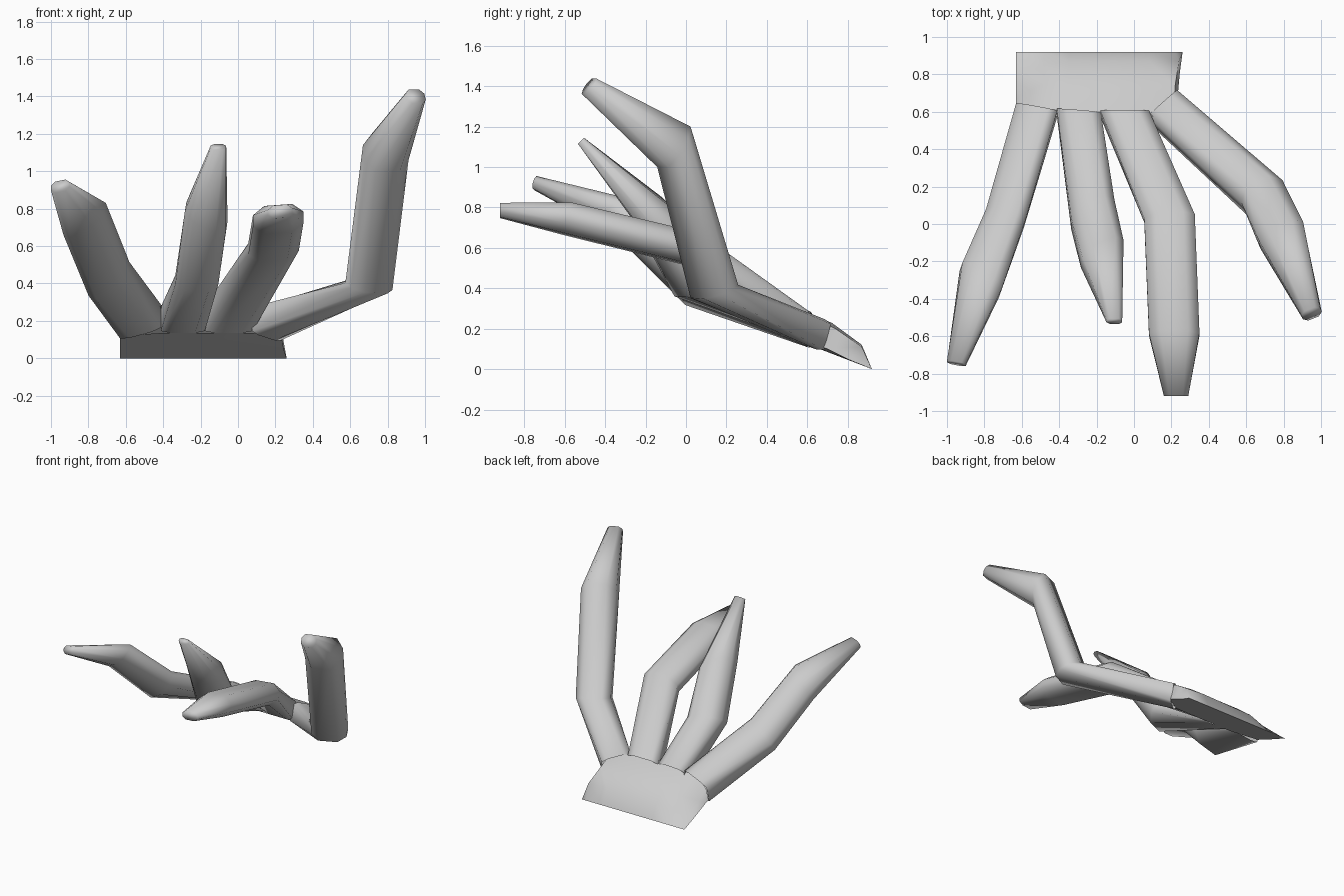
import bpy, bmesh
from mathutils import Vector

if "Cube" in bpy.data.objects:
    bpy.data.objects.remove(bpy.data.objects["Cube"])


def section(s):
    """Eight-sided finger section; larger s gives squarer corners."""
    return [(1, s), (.55, 1), (-.55, 1), (-1, s),
            (-1, -s), (-.55, -1), (.55, -1), (1, -s)]


def finish(name, bm, angle):
    bmesh.ops.recalc_face_normals(bm, faces=bm.faces)
    mesh = bpy.data.meshes.new(name)
    bm.to_mesh(mesh)
    bm.free()
    ob = bpy.data.objects.new(name, mesh)
    bpy.context.collection.objects.link(ob)
    bpy.ops.object.select_all(action='DESELECT')
    ob.select_set(True)
    bpy.context.view_layer.objects.active = ob
    bpy.ops.object.shade_smooth_by_angle(angle=angle)
    return ob


def finger(name, rings):
    """Loft through rings given as centre, half width vector, half thickness vector."""
    bm = bmesh.new()
    loops = []
    for k, (c, w, t) in enumerate(rings):
        c, w, t = Vector(c), Vector(w), Vector(t)
        s = .85 if k == 0 else .4
        loops.append([bm.verts.new(c + w * a + t * b) for a, b in section(s)])
    n = len(loops[0])
    for lo, hi in zip(loops, loops[1:]):
        for i in range(n):
            j = (i + 1) % n
            bm.faces.new((lo[i], lo[j], hi[j], hi[i]))
    bm.faces.new(loops[-1])
    finish(name, bm, 1.6)


# fingers: knuckle, first joint, second joint, flat tip
finger("outer_left_finger", [
    ((-.52, .61, .195), (.11, -.02, .03), (0, .02, .07)),
    ((-.69, .03, .425), (.105, -.03, .06), (.01, .05, .075)),
    ((-.82, -.30, .745), (.105, -.07, .06), (.02, .06, .065)),
    ((-.95, -.745, .92), (.05, -.01, .01), (0, .01, .03))])
finger("middle_left_finger", [
    ((-.295, .59, .21), (.118, -.01, 0), (0, .02, .075)),
    ((-.22, .05, .42), (.115, .05, 0), (0, .08, .06)),
    ((-.17, -.16, .76), (.11, .045, -.05), (.01, .07, .06)),
    ((-.105, -.52, 1.13), (.042, 0, 0), (0, .015, .015))])
finger("middle_right_finger", [
    ((-.05, .59, .21), (.13, 0, 0), (0, .02, .075)),
    ((.19, .03, .595), (.135, .01, .01), (0, .03, .075)),
    ((.215, -.59, .745), (.135, 0, .01), (0, .02, .075)),
    ((.225, -.92, .785), (.065, 0, .005), (0, 0, .035))])
finger("outer_right_finger", [
    ((.152, .63, .185), (.078, .07, -.025), (0, .02, .075)),
    ((.70, .14, .385), (.11, .06, -.005), (-.04, .085, .035)),
    ((.79, -.06, 1.10), (.118, .05, 0), (-.01, .055, .10)),
    ((.95, -.48, 1.40), (.05, .02, 0), (-.01, .025, .038))])

# palm: arched upper sheet, wedge shaped towards the wrist
bm = bmesh.new()
stations = [
    (-.63, [(.92, 0), (.79, .05), (.66, .105), (.62, .12)]),
    (-.60, [(.92, 0), (.80, .06), (.69, .13), (.61, .20)]),
    (-.48, [(.92, 0), (.85, .08), (.75, .16), (.58, .27)]),
    (-.35, [(.92, 0), (.87, .11), (.72, .23), (.57, .285)]),
    (.08, [(.92, 0), (.87, .12), (.72, .23), (.56, .285)]),
    (.22, [(.92, 0), (.87, .11), (.74, .20), (.67, .235)]),
    (.235, [(.92, 0), (.81, .045), (.70, .10), (.67, .11)])]
cols = [[bm.verts.new((x, y, z)) for y, z in prof] for x, prof in stations]
cols[-1][0].co.x = .26
cols[-1][1].co.x = .245
cols[-2][1].co.x = .24
for a, b in zip(cols, cols[1:]):
    for i in range(3):
        bm.faces.new((a[i], a[i + 1], b[i + 1], b[i]))

# palm underside: short strip below the knuckles and sloping wrist face
lip = [cols[0][2]] + [bm.verts.new((x, .66, .10)) for x in (-.41, -.18, .08)] + [cols[-1][2]]
knuckles = [cols[0][3]] + [bm.verts.new((x, .57, .135)) for x in (-.41, -.18, .08)] + [cols[-1][3]]
for i in range(4):
    bm.faces.new((lip[i], lip[i + 1], knuckles[i + 1], knuckles[i]))
wrist = [c[0] for c in cols]
bm.faces.new(lip + [cols[-1][1]] + wrist[::-1] + [cols[0][1]])
finish("palm", bm, 1.3)
